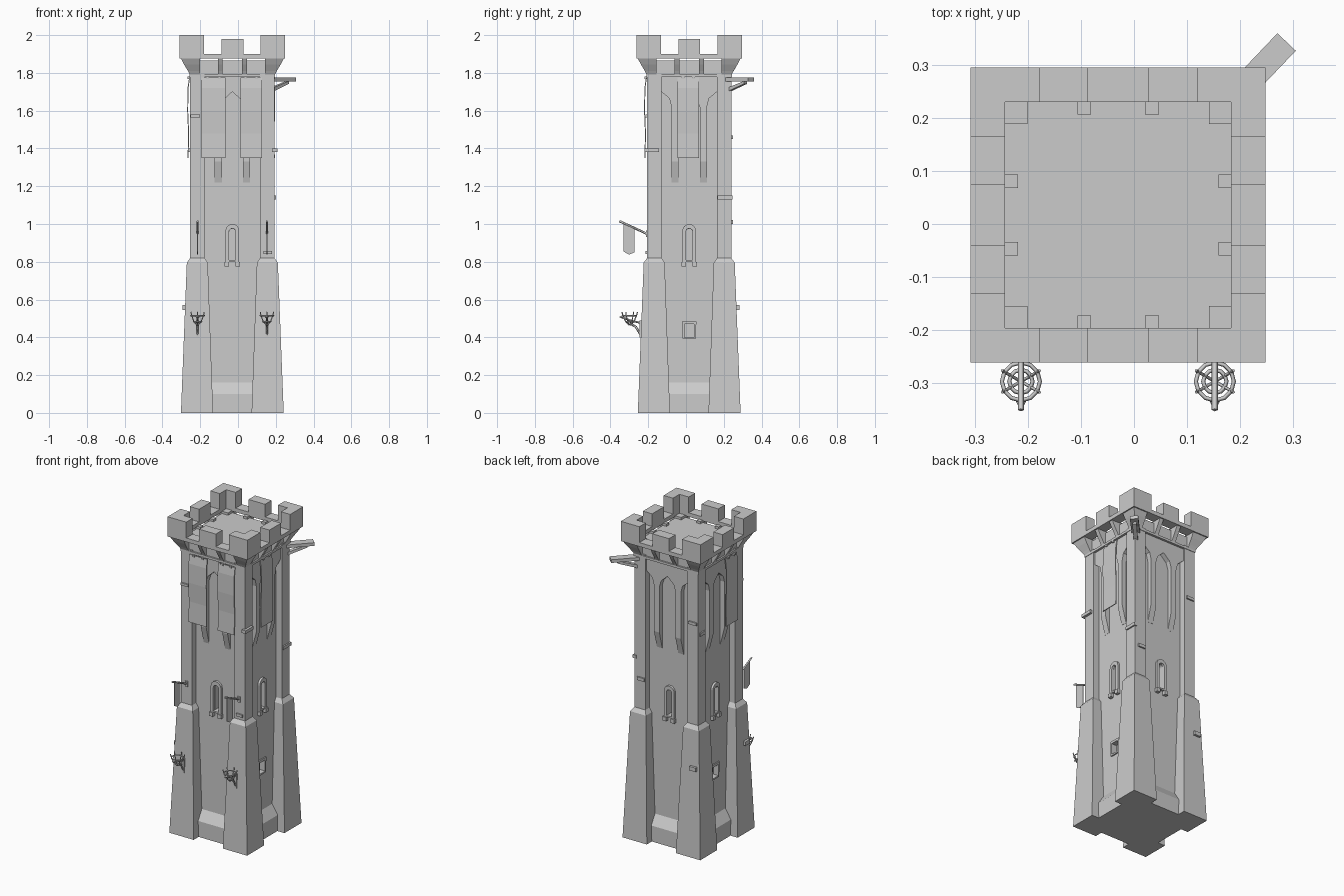
import bpy, bmesh, math
from mathutils import Matrix, Vector

if "Cube" in bpy.data.objects:
    bpy.data.objects.remove(bpy.data.objects["Cube"])

CX, CY = -0.03, 0.017          # tower axis


def place(k):
    # parts are drawn on the front (-y) face, k quarter turns move them round the tower
    return Matrix.Translation((CX, CY, 0)) @ Matrix.Rotation(k * math.pi / 2, 4, 'Z')


def mesh(name, verts, faces, k=0):
    me = bpy.data.meshes.new(name)
    me.from_pydata([place(k) @ Vector(v) for v in verts], [], faces)
    bm = bmesh.new()
    bm.from_mesh(me)
    bmesh.ops.recalc_face_normals(bm, faces=bm.faces)
    bm.to_mesh(me)
    bm.free()
    ob = bpy.data.objects.new(name, me)
    bpy.context.collection.objects.link(ob)
    return ob


def rings(name, loops, k=0):
    # skin between equal-length loops, capped at both ends
    n = len(loops[0])
    v = [p for l in loops for p in l]
    f = [tuple(range(n)), tuple(range(len(v) - n, len(v)))]
    for j in range(len(loops) - 1):
        for i in range(n):
            a, b = j * n + i, j * n + (i + 1) % n
            f.append((a, b, b + n, a + n))
    return mesh(name, v, f, k)


def loft(name, levels, k=0):
    # levels: (x0, x1, y0, y1, z)
    return rings(name, [[(a, c, z), (b, c, z), (b, d, z), (a, d, z)] for a, b, c, d, z in levels], k)


def box(name, x0, x1, y0, y1, z0, z1, k=0):
    return loft(name, [(x0, x1, y0, y1, z0), (x0, x1, y0, y1, z1)], k)


def slab(name, poly, y0, y1, k=0):
    # elevation outline (x, z) extruded in depth
    return rings(name, [[(x, y, z) for x, z in poly] for y in (y0, y1)], k)


def arch(w, z0, z1, n=8):
    return [(-w, z0)] + [(-w * math.cos(math.pi * i / n), z1 - w + w * math.sin(math.pi * i / n))
                         for i in range(n + 1)] + [(w, z0)]


def frame(name, outer, inner, y0, y1, k):
    # hollow surround between two outlines
    n = len(outer)
    v = [(x, y, z) for y in (y0, y1) for o in (outer, inner) for x, z in o]
    f = []
    for i in range(n):
        j = (i + 1) % n
        f += [(i, j, n + j, n + i), (2 * n + i, 2 * n + j, 3 * n + j, 3 * n + i),
              (i, j, 2 * n + j, 2 * n + i), (n + i, n + j, 3 * n + j, 3 * n + i)]
    return mesh(name, v, f, k)


def rod(name, pts, r, cyclic=False):
    cu = bpy.data.curves.new(name, 'CURVE')
    cu.dimensions = '3D'
    cu.bevel_depth, cu.bevel_resolution = r, 0
    cu.use_fill_caps = True
    sp = cu.splines.new('POLY')
    sp.points.add(len(pts) - 1)
    for p, q in zip(sp.points, pts):
        p.co = (*q, 1)
    sp.use_cyclic_u = cyclic
    ob = bpy.data.objects.new(name, cu)
    bpy.context.collection.objects.link(ob)


# main shaft with slit openings cut in each side
W = 0.182
shaft = box("shaft", -W, W, -W, W, 0, 1.80)
cutters = [slab("slit_cutter", arch(0.017, 0.81, 0.975), -0.3, -0.145, k) for k in range(4)]
sq = [(-0.026, 0.40), (-0.026, 0.47), (0.026, 0.47), (0.026, 0.40)]
cutters += [slab("vent_cutter", sq, -0.3, -0.155, k) for k in (1, 3)]
for c in cutters:
    m = shaft.modifiers.new("cut", 'BOOLEAN')
    m.object, m.solver = c, 'EXACT'
bpy.context.view_layer.update()
shaft.data = bpy.data.meshes.new_from_object(shaft.evaluated_get(bpy.context.evaluated_depsgraph_get()))
shaft.modifiers.clear()
for c in cutters:
    bpy.data.objects.remove(c)

# flush rib panel outline: two hanging ribs joined by pointed arches
half = [(0.147, 1.79), (0.147, 1.70), (0.105, 1.665), (0.094, 1.62), (0.094, 1.33),
        (0.056, 1.33), (0.056, 1.62), (0.044, 1.66)]
panel = half + [(0, 1.70)] + [(-x, z) for x, z in reversed(half)]

for k in range(4):
    # corner buttress, battered, with sloped cap, then corner pier
    loft("buttress", [(-0.272, -0.102, -0.272, -0.102, 0), (-0.241, -0.13, -0.241, -0.13, 0.795),
                      (-0.223, -0.147, -0.223, -0.147, 0.82)], k)
    box("corner_pier", -0.223, -0.147, -0.223, -0.147, 0.80, 1.80, k)
    # sloped plinth between buttresses
    loft("plinth", [(-0.12, 0.12, -0.222, -0.17, 0), (-0.12, 0.12, -0.222, -0.17, 0.10),
                    (-0.12, 0.12, -0.182, -0.17, 0.16)], k)
    # upper rib panel and tapered rib feet
    slab("rib_panel", panel, -0.212, -0.175, k)
    for s in (-1, 1):
        a, b = sorted((s * 0.056, s * 0.094))
        loft("rib_foot", [(a, b, -0.183, -0.175, 1.22), (a, b, -0.212, -0.175, 1.33)], k)
    # arched slit surround and sill blocks
    frame("slit_frame", arch(0.036, 0.80, 1.0), arch(0.018, 0.81, 0.976), -0.196, -0.178, k)
    for s in (-1, 1):
        box("sill_block", s * 0.029 - 0.012, s * 0.029 + 0.012, -0.203, -0.178, 0.775, 0.80, k)
    # machicolation corbels
    prof = [(0.225, 1.79), (0.235, 1.81), (0.256, 1.845), (0.274, 1.88)]
    loft("corner_corbel", [(-d, -0.172, -d, -0.172, z) for d, z in prof], k)
    for u in (-0.064, 0.064):
        loft("corbel", [(u - 0.013, u + 0.013, -d, -0.19, z) for d, z in prof], k)
    # parapet side, corner merlon (L plan) and middle merlon
    o, i, e = 0.279, 0.214, 0.149
    rings("parapet", [[(-o, -o, z), (o, -o, z), (i, -i, z), (-i, -i, z)] for z in (1.875, 1.90)], k)
    rings("corner_merlon", [[(-o, -o, z), (-e, -o, z), (-e, -i, z), (-i, -i, z), (-i, -e, z), (-o, -e, z)]
                            for z in (1.90, 2.0)], k)
    box("middle_merlon", -0.058, 0.058, -o, -i, 1.90, 1.98, k)

# course under the corbels, gallery wall and roof deck
box("string_course", -0.226, 0.226, -0.226, 0.226, 1.778, 1.793)
box("roof_deck", -0.216, 0.216, -0.216, 0.216, 1.79, 1.865)

# small framed vents on the two sides
for k in (1, 3):
    frame("vent_frame", [(-0.034, 0.39), (-0.038, 0.485), (0.038, 0.485), (0.034, 0.39)], sq, -0.19, -0.178, k)

# hanging cloth banners: (face, left, right)
for k, a, b in ((0, -0.162, -0.037), (0, 0.042, 0.157), (1, -0.062, 0.052), (3, 0.04, 0.155)):
    d = 0.217 if k == 1 else 0.229
    path = [(d, 1.775), (d + 0.008, 1.72), (d + 0.01, 1.60), (d + 0.005, 1.48), (d + 0.008, 1.35)]
    loft("banner", [(a, b, -y, -y + 0.005, z) for y, z in path], k)
    for u in (0.25, 0.75):
        x = a + (b - a) * u
        box("banner_peg", x - 0.008, x + 0.008, -d - 0.008, -0.2, 1.768, 1.78, k)

for x in (-0.214, 0.153):
    # flag pole with hanging swallow-tail flag
    rod("flag_pole", [(x, -0.20, 0.945), (x, -0.352, 1.015)], 0.006)
    flag = [(-0.332, 1.0), (-0.272, 0.975), (-0.272, 0.85), (-0.302, 0.838), (-0.332, 0.855)]
    rings("flag", [[(x + t - CX, y - CY, z) for y, z in flag] for t in (-0.002, 0.002)])
    box("pole_plate", x - CX - 0.009, x - CX + 0.009, -0.23, -0.222, 0.93, 0.965)
    # iron fire basket: bracket, stem, hoops and prongs
    cy = -0.298
    box("basket_plate", x - CX - 0.008, x - CX + 0.008, -0.262, -0.248, 0.40, 0.49)
    rod("basket_bracket", [(x, -0.238, 0.41), (x, -0.265, 0.455), (x, cy, 0.475)], 0.006)
    rod("basket_arm", [(x, -0.235, 0.475), (x, cy, 0.49), (x, -0.335, 0.505)], 0.005)
    for r, z in ((0.036, 0.515), (0.022, 0.483)):
        rod("basket_hoop", [(x + r * math.cos(t * math.pi / 6), cy + r * math.sin(t * math.pi / 6), z)
                            for t in range(12)], 0.004, True)
    for t in range(6):
        c, s = math.cos(t * math.pi / 3 + math.pi / 6), math.sin(t * math.pi / 3 + math.pi / 6)
        rod("basket_prong", [(x + r * c, cy + r * s, z) for r, z in
                             ((0.003, 0.465), (0.022, 0.483), (0.036, 0.515), (0.041, 0.535))], 0.003)
    bpy.ops.mesh.primitive_cone_add(vertices=4, radius1=0.011, depth=0.022, location=(x, -0.344, 0.508),
                                    rotation=(math.pi / 2, 0, 0))
    bpy.context.object.name = "basket_spike"

# hoist beam leaning out diagonally from the back right corner, with brace
ang = math.atan2(0.105, 0.10)
for name, prof in (("hoist_beam", [(-0.03, 1.755), (0.165, 1.755), (0.165, 1.775), (-0.03, 1.775)]),
                   ("hoist_brace", [(0.0, 1.70), (0.125, 1.742), (0.125, 1.757), (0.0, 1.72)])):
    w = 0.024 if name == "hoist_beam" else 0.012
    ob = rings(name, [[(x, y, z) for x, z in prof] for y in (-w, w)])
    ob.data.transform(Matrix.Translation((0.175, 0.225, 0)) @ Matrix.Rotation(ang, 4, 'Z')
                      @ Matrix.Translation((-CX, -CY, 0)))

# loose projecting stones: (face, u0, u1, depth, z0, z1)
for k, a, b, d, z0, z1 in ((1, -0.237, -0.16, 0.238, 1.38, 1.40), (1, 0.15, 0.228, 0.232, 1.13, 1.15),
                           (0, 0.165, 0.21, 0.232, 0.84, 0.857), (0, -0.222, -0.17, 0.232, 1.565, 1.58),
                           (3, 0.19, 0.235, 0.265, 0.545, 0.57), (2, 0.19, 0.235, 0.265, 0.545, 0.57),
                           (2, 0.16, 0.215, 0.232, 1.45, 1.468), (3, -0.21, -0.16, 0.232, 1.38, 1.40),
                           (2, -0.20, -0.15, 0.232, 1.0, 1.02)):
    box("jutting_stone", a, b, -d, -0.21, z0, z1, k)
